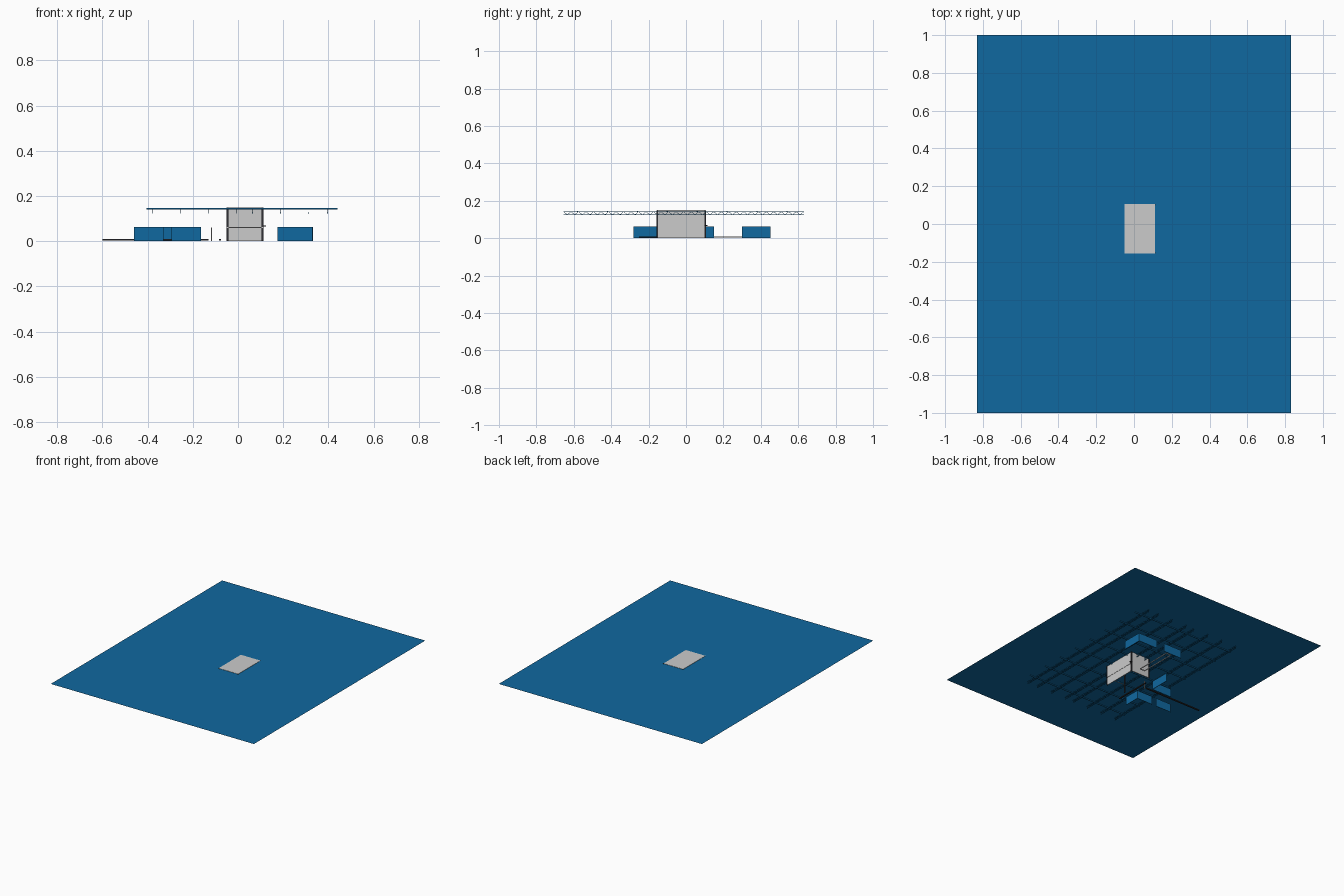
import bpy, bmesh, math
from mathutils import Matrix, Vector

if "Cube" in bpy.data.objects:
    bpy.data.objects.remove(bpy.data.objects["Cube"])


def material(name, rgb):
    m = bpy.data.materials.new(name)
    m.diffuse_color = (*rgb, 1)
    m.use_nodes = True
    m.node_tree.nodes["Principled BSDF"].inputs["Base Color"].default_value = m.diffuse_color
    return m


BLUE = material("blue", (0.005, 0.14, 0.35))
DARK = material("dark", (0.03, 0.03, 0.035))


def add_box(bm, x0, x1, y0, y1, z0, z1):
    c = Vector(((x0 + x1) / 2, (y0 + y1) / 2, (z0 + z1) / 2))
    m = Matrix.Translation(c) @ Matrix.Diagonal((x1 - x0, y1 - y0, z1 - z0, 1))
    bmesh.ops.create_cube(bm, size=1, matrix=m)


def finish(bm, name, mat=None):
    me = bpy.data.meshes.new(name)
    bm.to_mesh(me)
    bm.free()
    ob = bpy.data.objects.new(name, me)
    bpy.context.collection.objects.link(ob)
    if mat:
        me.materials.append(mat)
    return ob


def boxes(name, items, mat=None):
    bm = bmesh.new()
    for b in items:
        add_box(bm, *b)
    return finish(bm, name, mat)


# Large ceiling sheet
bm = bmesh.new()
bmesh.ops.create_grid(bm, x_segments=1, y_segments=1, size=1,
                      matrix=Matrix.Translation((0, 0, 0.148)) @ Matrix.Diagonal((0.83, 1, 1, 1)))
finish(bm, "ceiling_sheet", BLUE)

# Lattice trusses running front to back: two chords and zigzag webs
bm = bmesh.new()
Y0, Y1, ZB, ZT, N = -0.655, 0.63, 0.125, 0.142, 64
step = (Y1 - Y0) / N
length = math.hypot(step, ZT - ZB)
angle = math.atan2(ZT - ZB, step)
for x in (-0.378, -0.254, -0.13, -0.006, 0.064, 0.188, 0.312, 0.396):
    for z in (ZB, ZT):
        add_box(bm, x - 0.0015, x + 0.0015, Y0, Y1, z - 0.0015, z + 0.0015)
    for i in range(N):
        c = (x, Y0 + (i + 0.5) * step, (ZB + ZT) / 2)
        m = (Matrix.Translation(c) @ Matrix.Rotation(angle * (1 if i % 2 else -1), 4, 'X')
             @ Matrix.Diagonal((0.002, length, 0.002, 1)))
        bmesh.ops.create_cube(bm, size=1, matrix=m)
finish(bm, "lattice_trusses", BLUE)

# Cross beams above the trusses
boxes("cross_beams", [(-0.405, 0.44, y - 0.003, y + 0.003, 0.1405, 0.1465)
                      for y in [-0.58 + 0.16 * i for i in range(8)]], BLUE)

# Booth: roof, two tall walls and corner posts
boxes("booth_roof", [(-0.05, 0.11, -0.155, 0.105, 0.1465, 0.15)])
boxes("booth_walls", [(0.105, 0.11, -0.155, 0.105, 0, 0.1465),
                      (-0.05, 0.105, 0.1, 0.105, 0, 0.1465)])
boxes("booth_posts", [(x - 0.004, x + 0.004, y - 0.004, y + 0.004, 0, 0.1495)
                      for x in (-0.046, 0.109) for y in (-0.153, 0.103)], DARK)

# Rail and small bracket around the booth at counter height
boxes("booth_rails", [(0.11, 0.112, -0.155, 0.105, 0.059, 0.062),
                      (-0.05, 0.11, -0.157, -0.155, 0.059, 0.062)])
boxes("corner_bracket", [(0.11, 0.125, 0.1, 0.115, 0.064, 0.07)], DARK)

# Low partition screens
T, H = 0.0015, 0.062


def along_x(x0, x1, y):
    return (x0, x1, y - T, y + T, 0, H)


def along_y(y0, y1, x):
    return (x - T, x + T, y0, y1, 0, H)


boxes("back_corner_screen", [along_x(0.175, 0.33, 0.449), along_y(0.3, 0.45, 0.33)], BLUE)
boxes("back_screen", [along_x(-0.04, 0.11, 0.449)], BLUE)
boxes("side_corner_screen", [along_x(-0.33, -0.165, 0.0), along_y(0, 0.15, -0.165)], BLUE)
boxes("front_screens", [along_x(-0.46, -0.33, -0.16), along_x(-0.294, -0.165, -0.16),
                        along_y(-0.28, -0.16, -0.165)], BLUE)

# Thin pole beside the screens
boxes("slim_post", [(-0.119, -0.115, -0.03, -0.026, 0, 0.06)])

# Low floor tracks
boxes("floor_tracks", [(-0.6, -0.13, -0.03, -0.018, 0.004, 0.01),
                       (-0.085, -0.075, -0.25, 0.03, 0.004, 0.01)], DARK)
boxes("back_floor_frame", [(0.03, 0.034, 0.15, 0.43, 0.004, 0.01),
                           (0.07, 0.074, 0.15, 0.43, 0.004, 0.01),
                           (0.034, 0.07, 0.15, 0.154, 0.004, 0.01),
                           (0.034, 0.07, 0.426, 0.43, 0.004, 0.01)])
